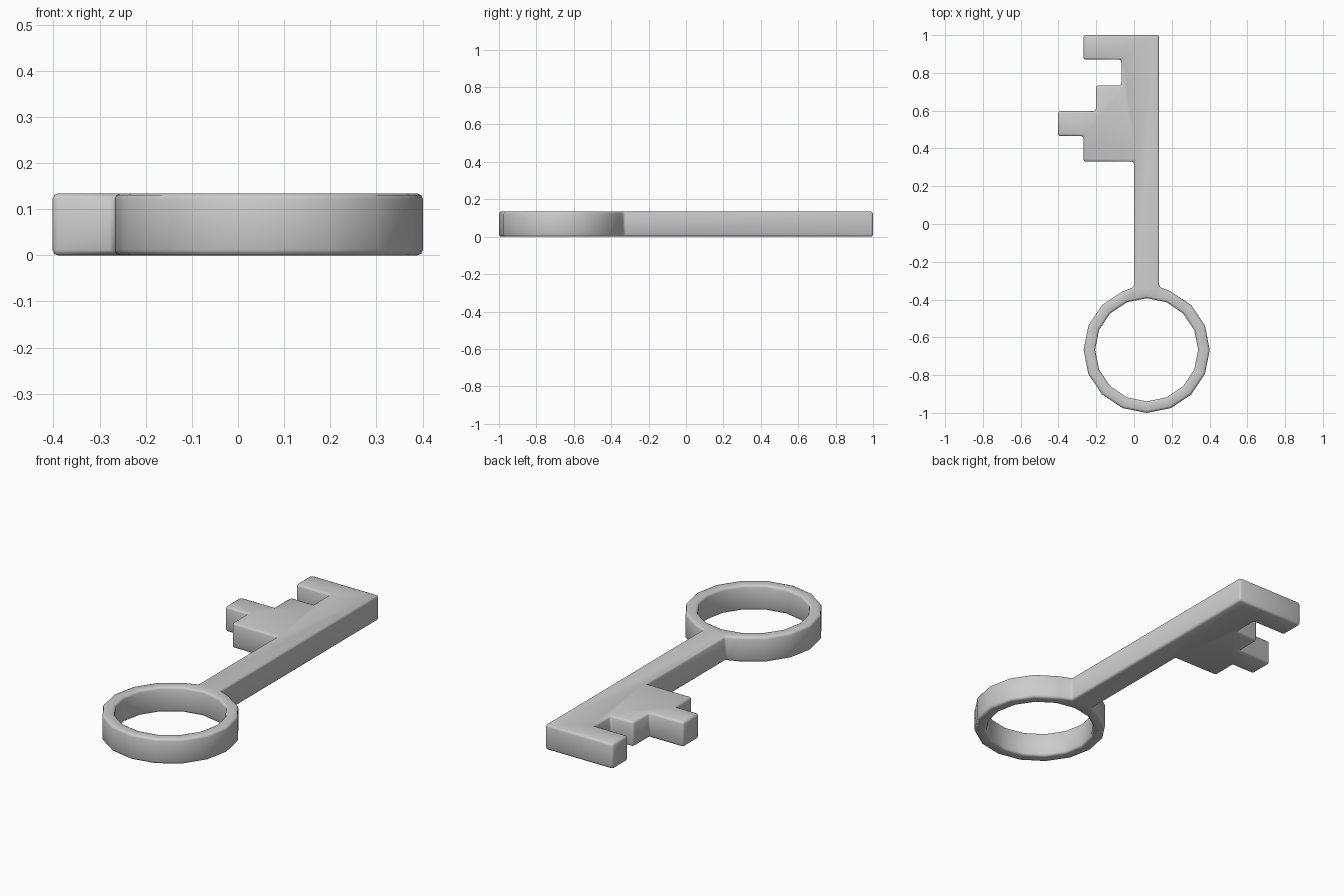
import bpy, bmesh, math

if "Cube" in bpy.data.objects:
    bpy.data.objects.remove(bpy.data.objects["Cube"])

HEIGHT = 0.134
CX, CY = 0.067, -0.666          # centre of the bow ring
R_OUT, R_IN, SIDES = 0.334, 0.273, 16

bm = bmesh.new()


def vert(x, y):
    return bm.verts.new((x, y, 0))


def ring_point(radius, i):
    a = math.pi / 2 + 2 * math.pi * i / SIDES
    return vert(CX + radius * math.cos(a), CY + radius * math.sin(a))


# Shaft and bit outline, from the right neck corner round to the left one
outline = [(0.133, -0.333), (0.133, 1.0), (-0.267, 1.0), (-0.267, 0.87),
           (-0.067, 0.87), (-0.067, 0.733), (-0.202, 0.733), (-0.202, 0.597),
           (-0.402, 0.597), (-0.402, 0.465), (-0.267, 0.465), (-0.267, 0.33),
           (0.0, 0.33), (0.0, -0.333)]
shaft = [vert(x, y) for x, y in outline]
bm.faces.new(shaft)

# Bow ring band, welded to the two neck corners
inner = [ring_point(R_IN, i) for i in range(SIDES)]
outer = [shaft[-1]] + [ring_point(R_OUT, i) for i in range(1, SIDES)] + [shaft[0]]
for i in range(SIDES):
    bm.faces.new((outer[i], outer[i + 1], inner[(i + 1) % SIDES], inner[i]))
bm.faces.new((shaft[0], shaft[-1], inner[0]))

# Thickness
result = bmesh.ops.extrude_face_region(bm, geom=bm.faces[:], use_keep_orig=True)
for v in result["geom"]:
    if isinstance(v, bmesh.types.BMVert):
        v.co.z = HEIGHT
bmesh.ops.recalc_face_normals(bm, faces=bm.faces[:])

mesh = bpy.data.meshes.new("key")
bm.to_mesh(mesh)
bm.free()
key = bpy.data.objects.new("key", mesh)
bpy.context.collection.objects.link(key)

# Softened edges
bevel = key.modifiers.new("soft_edges", 'BEVEL')
bevel.width = 0.012
bevel.segments = 2
bevel.limit_method = 'ANGLE'
bevel.angle_limit = math.radians(40)
for p in mesh.polygons:
    p.use_smooth = True
